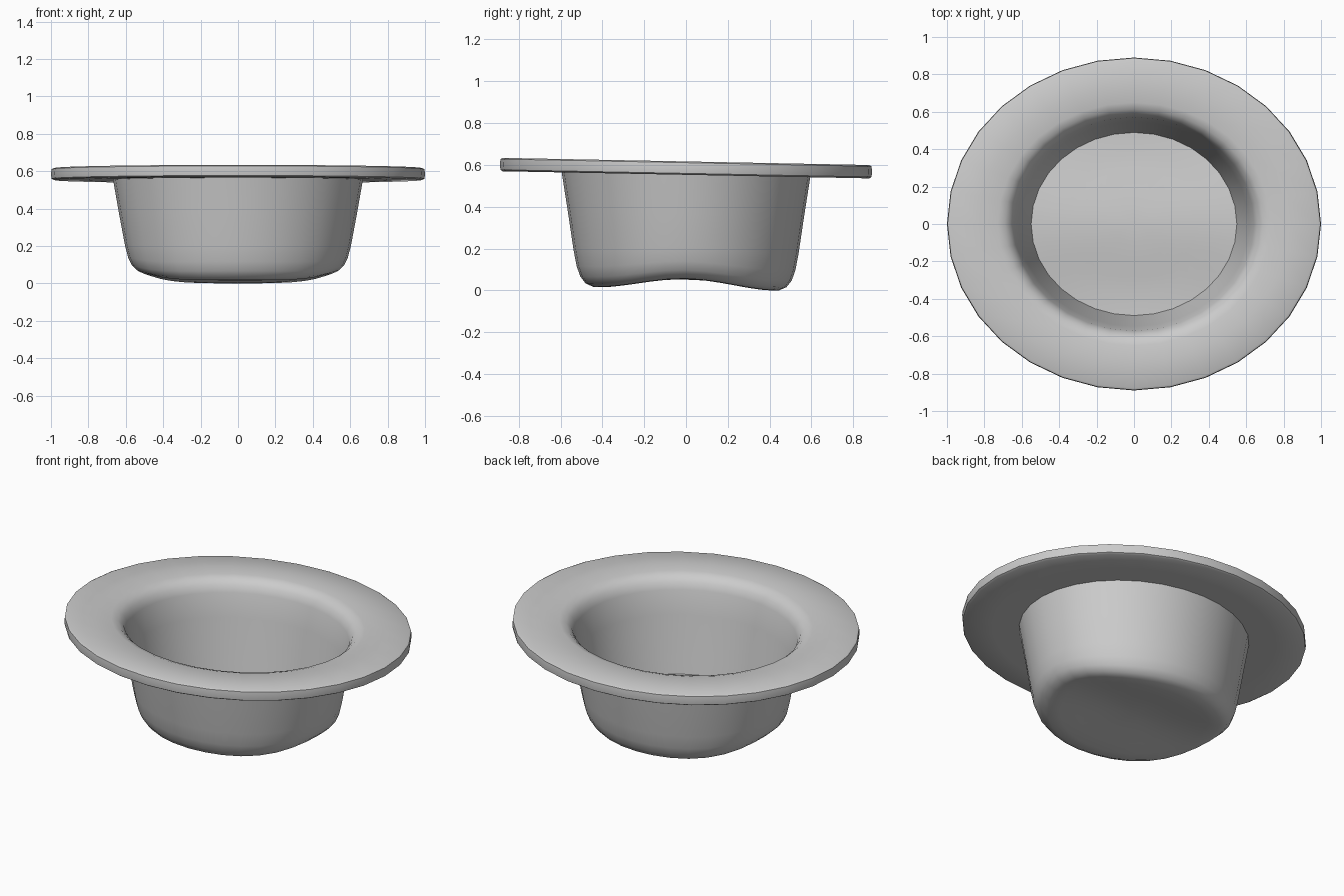
import bpy, bmesh, math

if "Cube" in bpy.data.objects:
    bpy.data.objects.remove(bpy.data.objects["Cube"])

SEG = 32          # sides of the oval outline
RATIO = 0.89      # oval depth / width
TILT = 0.0195     # the whole hat slopes gently down to the back


def shape(x, y, z):
    """Press the crosswise crease into the crown and apply the slope."""
    low = max(0.0, 1 - z / 0.32)
    crease = 0.5 * (1 + math.cos(math.pi * min(abs(y) / 0.45, 1)))
    return (x, y, z + 0.05 * low * crease - TILT * y)


def loft(name, profile, close_end=False, loop=False):
    """Sweep (radius, height) points around the oval."""
    bm = bmesh.new()
    rings = []
    for r, z in profile:
        ring = []
        for i in range(SEG):
            a = 2 * math.pi * i / SEG
            # keep wall thickness even: a shade wider than a plain scale
            ring.append(bm.verts.new(shape(r * math.cos(a), r * RATIO * math.sin(a), z)))
        rings.append(ring)
    pairs = list(zip(rings, rings[1:]))
    if loop:
        pairs.append((rings[-1], rings[0]))
    for a, b in pairs:
        for i in range(SEG):
            j = (i + 1) % SEG
            bm.faces.new((a[i], a[j], b[j], b[i]))
    if close_end:
        tip = bm.verts.new(shape(0, 0, profile[-1][1]))
        last = rings[-1]
        for i in range(SEG):
            bm.faces.new((last[i], last[(i + 1) % SEG], tip))
    bmesh.ops.recalc_face_normals(bm, faces=bm.faces)
    me = bpy.data.meshes.new(name)
    bm.to_mesh(me)
    bm.free()
    ob = bpy.data.objects.new(name, me)
    bpy.context.collection.objects.link(ob)
    bpy.ops.object.select_all(action='DESELECT')
    ob.select_set(True)
    bpy.context.view_layer.objects.active = ob
    bpy.ops.object.shade_smooth_by_angle(angle=math.radians(40))
    return ob


# outer crown, brim and hollow inside as one continuous shell
floor = [(0.55, 0.062), (0.44, 0.06), (0.33, 0.06), (0.22, 0.06), (0.11, 0.06)]
outside = [(0.11, 0.009), (0.22, 0.009), (0.33, 0.009), (0.43, 0.009), (0.50, 0.012),
           (0.54, 0.028), (0.568, 0.06), (0.588, 0.11), (0.605, 0.19), (0.635, 0.37), (0.668, 0.557)]
brim = [(0.83, 0.556), (0.985, 0.556), (0.997, 0.563), (1.0, 0.588), (0.997, 0.614), (0.985, 0.62),
        (0.83, 0.62), (0.73, 0.618), (0.69, 0.606), (0.66, 0.58), (0.642, 0.54)]
inside = [(0.615, 0.40), (0.585, 0.24), (0.565, 0.14)]

hat = loft("hat_shell", outside + brim + inside + floor, close_end=True)

# close the centre of the crown's underside
bm = bmesh.new()
bm.from_mesh(hat.data)
bmesh.ops.holes_fill(bm, edges=[e for e in bm.edges if e.is_boundary], sides=0)
bmesh.ops.recalc_face_normals(bm, faces=bm.faces)
caps = [f for f in bm.faces if len(f.verts) > 4]
bmesh.ops.poke(bm, faces=caps)
# rest on the ground
lowest = min(v.co.z for v in bm.verts)
bmesh.ops.translate(bm, verts=bm.verts, vec=(0, 0, -lowest))
bm.to_mesh(hat.data)
bm.free()
bpy.ops.object.shade_smooth_by_angle(angle=math.radians(40))
